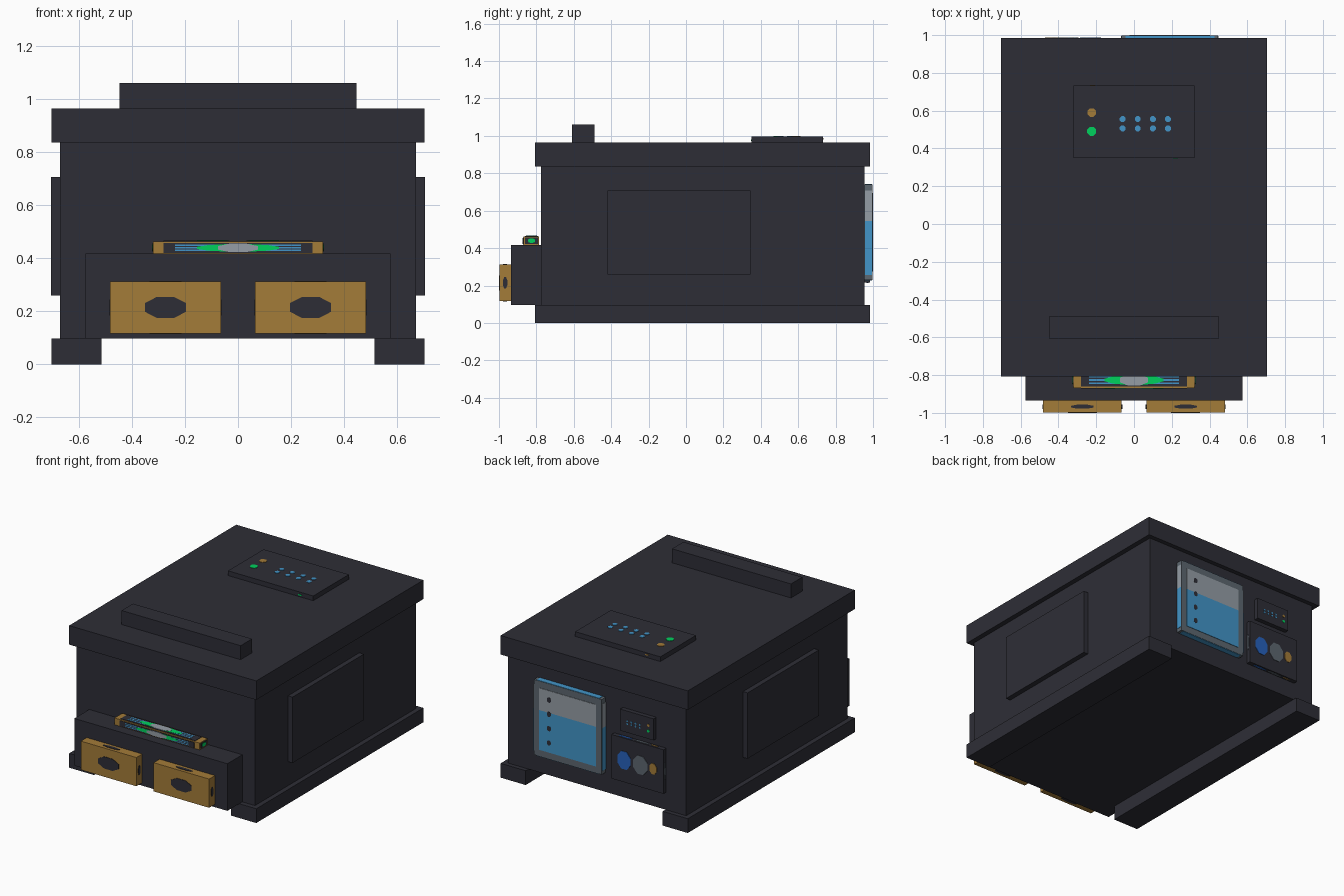
import bpy, bmesh, math
from mathutils import Matrix, Vector

cube = bpy.data.objects.get("Cube")
if cube:
    bpy.data.objects.remove(cube, do_unlink=True)


def material(name, rgb):
    m = bpy.data.materials.new(name)
    m.use_nodes = True
    m.diffuse_color = (*rgb, 1)
    bsdf = m.node_tree.nodes["Principled BSDF"]
    bsdf.inputs["Base Color"].default_value = (*rgb, 1)
    bsdf.inputs["Roughness"].default_value = 0.7
    return m


DARK = material("charcoal", (0.027, 0.027, 0.037))
BRASS = material("brass", (0.37, 0.2, 0.04))
GREEN = material("signal green", (0.0, 0.64, 0.11))
BLUE = material("water blue", (0.055, 0.3, 0.58))
PALE = material("pale grey", (0.3, 0.34, 0.38))
FRAME = material("slate grey", (0.11, 0.135, 0.16))
DEEP = material("deep blue", (0.02, 0.12, 0.5))


def finish(name, bm, mat):
    bmesh.ops.recalc_face_normals(bm, faces=bm.faces)
    mesh = bpy.data.meshes.new(name)
    bm.to_mesh(mesh)
    bm.free()
    mesh.materials.append(mat)
    obj = bpy.data.objects.new(name, mesh)
    bpy.context.collection.objects.link(obj)
    return obj


def box(name, mat, x, y, z):
    """Block filling the given (low, high) ranges."""
    spans = (x, y, z)
    mid = Vector([(a + b) / 2 for a, b in spans])
    size = [b - a for a, b in spans]
    bm = bmesh.new()
    bmesh.ops.create_cube(bm, size=1, matrix=Matrix.Translation(mid) @ Matrix.Diagonal((*size, 1)))
    return finish(name, bm, mat)


AXES = {"x": ((0, 1, 0), (0, 0, 1), (1, 0, 0)),
        "y": ((1, 0, 0), (0, 0, 1), (0, 1, 0)),
        "z": ((1, 0, 0), (0, 1, 0), (0, 0, 1))}


def mark(name, mat, at, axis, hu, hv, sides=4, layer=1):
    """Thin plate lying on a face whose normal is along the axis."""
    u, v, n = (Vector(a) for a in AXES[axis])
    grow = 1 / math.cos(math.pi / sides)
    m = Matrix((u * hu * grow, v * hv * grow, n * 0.003 * layer)).transposed().to_4x4()
    m = Matrix.Translation(at) @ m @ Matrix.Rotation(math.pi / sides, 4, "Z")
    bm = bmesh.new()
    bmesh.ops.create_cone(bm, cap_ends=True, segments=sides, radius1=1, radius2=1, depth=2, matrix=m)
    return finish(name, bm, mat)


# Main housing
box("body", DARK, (-0.67, 0.67), (-0.775, 0.955), (0.097, 0.836))
box("lid", DARK, (-0.703, 0.703), (-0.808, 0.985), (0.836, 0.965))
box("top_bar", DARK, (-0.447, 0.447), (-0.61, -0.488), (0.965, 1.06))
box("front_shelf", DARK, (-0.575, 0.575), (-0.935, -0.775), (0.097, 0.417))

# Runners, side panels and outlet blocks, one per side
for side, s in (("left", 1), ("right", -1)):
    def span(a, b):
        return tuple(sorted((s * a, s * b)))
    box(side + "_runner", DARK, span(0.515, 0.703), (-0.808, 0.985), (0, 0.097))
    box(side + "_side_panel", DARK, span(0.67, 0.704), (-0.42, 0.345), (0.26, 0.707))
    box(side + "_outlet", BRASS, span(0.065, 0.482), (-0.998, -0.935), (0.117, 0.312))
    cx, cy, cz = s * 0.2735, -0.967, 0.2145
    mark(side + "_outlet_hole", DARK, (cx, -0.998, cz), "y", 0.077, 0.04, 8)
    for z in (0.117, 0.312):
        mark(side + "_outlet_slot", DARK, (cx, cy, z), "z", 0.06, 0.011, 8)
    for x in (0.065, 0.482):
        mark(side + "_outlet_side_slot", DARK, (s * x, cy, cz), "x", 0.012, 0.03, 8)

# Control panels: lamps and two rows of indicator dots
box("top_panel", DARK, (-0.32, 0.32), (0.35, 0.732), (0.965, 0.997))
box("back_display", DARK, (-0.445, -0.195), (0.955, 0.985), (0.56, 0.706))


def indicators(name, left, low, width, height, place, axis):
    def dot(part, mat, u, v, r):
        mark(name + part, mat, place(left + u * width, low + v * height), axis, r * width, r * width, 8)
    dot("_amber_lamp", BRASS, 0.15, 0.63, 0.035)
    dot("_green_lamp", GREEN, 0.15, 0.37, 0.037)
    for i in range(4):
        for v in (0.41, 0.54):
            dot("_dot", BLUE, 0.406 + i * 0.125, v, 0.024)


indicators("top_panel", -0.32, 0.35, 0.64, 0.38, lambda a, b: (a, b, 0.997), "z")
indicators("back_display", -0.445, 0.56, 0.25, 0.146, lambda a, b: (a, 0.985, b), "y")
mark("panel_front_lamp", GREEN, (0.22, 0.35, 0.978), "y", 0.014, 0.004, 8)
mark("panel_back_lamp", BRASS, (-0.22, 0.732, 0.985), "y", 0.014, 0.004, 8)

# Back socket panel with coloured pads, repeated along its edges
box("socket_panel", DARK, (-0.52, -0.13), (0.955, 0.985), (0.217, 0.516))
for name, mat, x, hu, hv in (("blue_pad", DEEP, -0.225, 0.049, 0.06),
                             ("grey_pad", FRAME, -0.348, 0.053, 0.062),
                             ("brass_pad", BRASS, -0.443, 0.027, 0.036)):
    mark(name, mat, (x, 0.985, 0.366), "y", hu, hv, 8)
    for z in (0.217, 0.516):
        mark(name + "_edge", mat, (x, 0.97, z), "z", hu, hv * 0.1, 8)
for x in (-0.52, -0.13):
    mark("grey_pad_side", FRAME, (x, 0.97, 0.366), "x", 0.005, 0.055, 8)

# Water tank on the back
box("tank_frame", FRAME, (-0.065, 0.445), (0.955, 0.997), (0.23, 0.74))
mark("tank_air", PALE, (0.19, 0.997, 0.62), "y", 0.213, 0.075)
mark("tank_water", BLUE, (0.19, 0.997, 0.41), "y", 0.213, 0.135)
for i in range(4):
    mark("tank_level_dot", DARK, (0.33, 0.997, 0.341 + i * 0.097), "y", 0.015, 0.017, 8, 1.3)
for x in (-0.065, 0.445):
    mark("tank_side_air", PALE, (x, 0.976, 0.6265), "x", 0.019, 0.0815)
    mark("tank_side_water", BLUE, (x, 0.976, 0.4), "x", 0.019, 0.145)
for z in (0.23, 0.74):
    mark("tank_edge_water", BLUE, (0.19, 0.976, z), "z", 0.235, 0.019)

# Light strip on the shelf: brass ends, dark window, nested glow
box("light_strip", BRASS, (-0.32, 0.32), (-0.868, -0.785), (0.417, 0.463))
for axis, at, tall in (("y", (0, -0.868, 0.439), 0.019), ("z", (0, -0.826, 0.463), 0.034)):
    mark("light_window", DARK, at, axis, 0.28, tall)
    for k in (-0.5, 0, 0.5):
        row = Vector(at) + Vector(AXES[axis][1]) * tall * k
        mark("light_blue_row", BLUE, row, axis, 0.238, tall * 0.13, 4, 1.3)
    mark("light_green_glow", GREEN, at, axis, 0.155, tall * 0.75, 12, 1.6)
    mark("light_core", PALE, at, axis, 0.075, tall * 0.85, 8, 1.9)
for x in (-0.32, 0.32):
    mark("light_end_window", DARK, (x, -0.826, 0.44), "x", 0.034, 0.017)
    mark("light_end_glow", GREEN, (x, -0.826, 0.44), "x", 0.02, 0.012, 12, 1.5)
